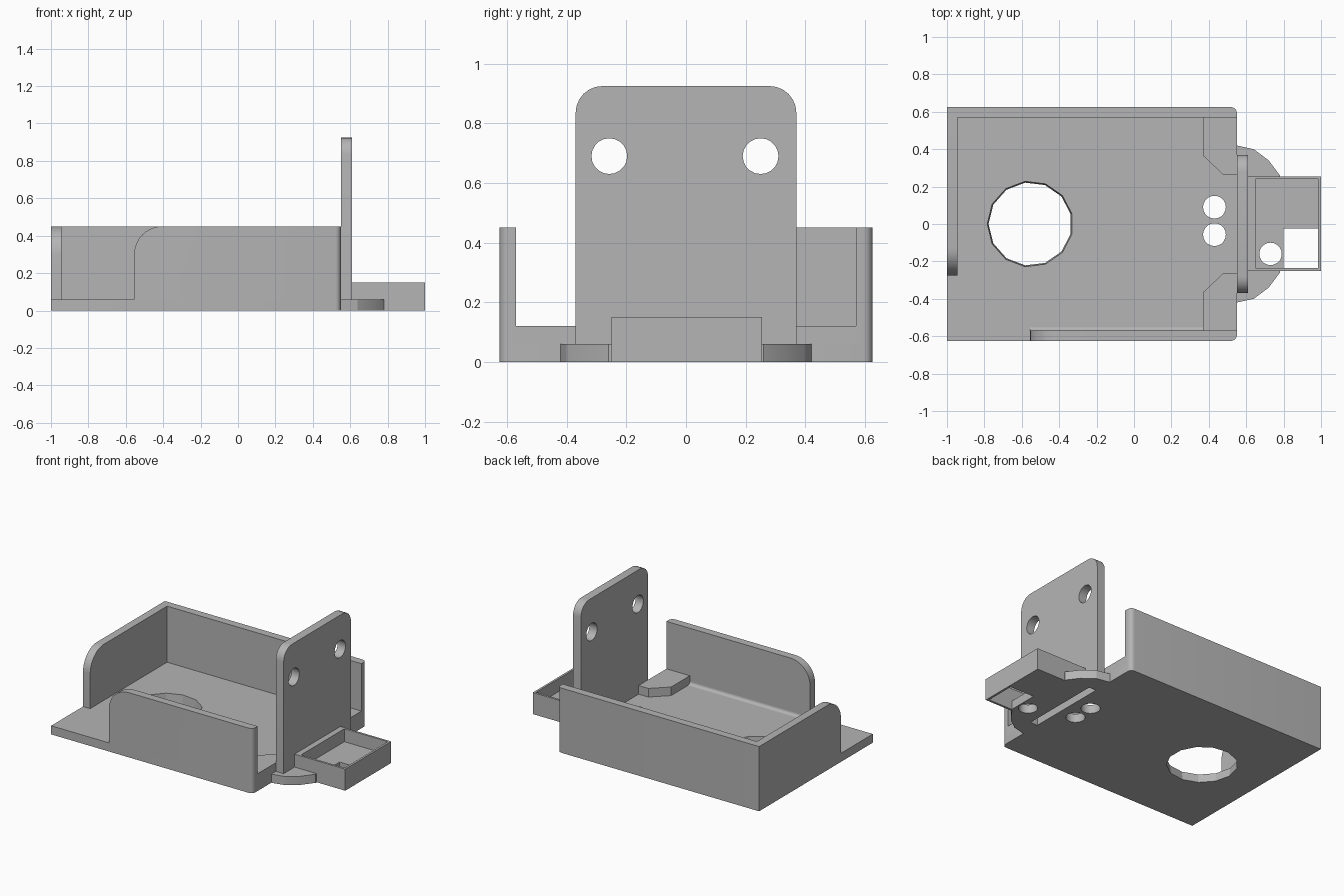
import bpy
import bmesh
from math import sin, cos, pi
from mathutils import Vector

cube = bpy.data.objects.get("Cube")
if cube:
    bpy.data.objects.remove(cube, do_unlink=True)

GREY = (0.46, 0.46, 0.46, 1)
grey = bpy.data.materials.new("plain grey")
grey.use_nodes = True
grey.diffuse_color = GREY
grey.node_tree.nodes["Principled BSDF"].inputs["Base Color"].default_value = GREY

FLOOR, RIM = 0.06, 0.45          # plate thickness and wall height
END, SIDE, WALL = 0.55, 0.625, 0.055


def place(axis, a, b, t):
    """Point (a, b) of an outline, at distance t along the extrusion axis."""
    return Vector({"x": (t, a, b), "y": (a, t, b), "z": (a, b, t)}[axis])


def prism(name, outline, axis, lo, hi, round_corner=False):
    bm = bmesh.new()
    face = bm.faces.new([bm.verts.new(place(axis, a, b, lo)) for a, b in outline])
    moved = bmesh.ops.extrude_face_region(bm, geom=[face])["geom"]
    bmesh.ops.translate(bm, vec=place(axis, 0, 0, hi - lo),
                        verts=[v for v in moved if isinstance(v, bmesh.types.BMVert)])
    if round_corner:             # upright outer corners at the tower end
        edges = [e for e in bm.edges if all(
            abs(v.co.x - END) < 1e-4 and abs(abs(v.co.y) - SIDE) < 1e-4 for v in e.verts)]
        bmesh.ops.bevel(bm, geom=edges, offset=0.03, segments=5,
                        profile=0.5, affect="EDGES")
    bmesh.ops.recalc_face_normals(bm, faces=bm.faces)
    mesh = bpy.data.meshes.new(name)
    bm.to_mesh(mesh)
    bm.free()
    mesh.materials.append(grey)
    obj = bpy.data.objects.new(name, mesh)
    bpy.context.collection.objects.link(obj)
    return obj


def box(name, x, y, z, round_corner=False):
    outline = [(x[0], y[0]), (x[1], y[0]), (x[1], y[1]), (x[0], y[1])]
    return prism(name, outline, "z", *z, round_corner)


def arc(a, b, r, start, end, steps=6):
    angles = [start + (end - start) * i / steps for i in range(steps + 1)]
    return [(a + r * cos(t), b + r * sin(t)) for t in angles]


def circle(a, b, r, sides=20, start=0):
    return arc(a, b, r, start, start + 2 * pi, sides)[:-1]


def activate(obj):
    bpy.ops.object.select_all(action="DESELECT")
    obj.select_set(True)
    bpy.context.view_layer.objects.active = obj


def cut(obj, cutter):
    cutter.hide_render = True
    mod = obj.modifiers.new("cut", "BOOLEAN")
    mod.operation, mod.solver, mod.object = "DIFFERENCE", "EXACT", cutter
    activate(obj)
    bpy.ops.object.modifier_apply(modifier=mod.name)
    bpy.data.objects.remove(cutter, do_unlink=True)


# Base plate with the faceted round tongue under the tower
tongue = [(END, 0.42), (0.64, 0.40), (0.72, 0.34), (0.78, 0.26), (0.78, 0.25), (0.61, 0.25)]
half = [(-1, SIDE), (END, SIDE)] + tongue
base = prism("base_plate", half + [(x, -y) for x, y in reversed(half)],
             "z", 0, FLOOR, True)

# Large tapered opening, two screw holes and the slot below the tower
opening = prism("opening_cutter", circle(-0.555, 0, 0.232, 13, pi), "z", -0.02, 0.08)
for v in opening.data.vertices:
    if v.co.z < 0:
        v.co.x = -0.555 + (v.co.x + 0.555) * 0.95
        v.co.y *= 0.95
cut(base, opening)
for y in (0.09, -0.057):
    cut(base, prism("screw_cutter", circle(0.43, y, 0.061), "z", -0.1, 0.2))
cut(base, box("slot_cutter", (END, 0.605), (-0.285, 0.285), (-0.1, 0.2)))

# Walls, two of them with a rounded upper end
R = 0.15
box("back_wall", (-1, END), (SIDE - WALL, SIDE), (FLOOR, RIM), True)
front_outline = [(END, FLOOR), (END, RIM)] + arc(-0.555 + R, RIM - R, R, pi / 2, pi, 10)
prism("front_wall", front_outline + [(-0.555, FLOOR)], "y", -SIDE, WALL - SIDE, True)
end_outline = [(SIDE - WALL, FLOOR), (SIDE - WALL, RIM)]
end_outline += arc(-0.275 + R, RIM - R, R, pi / 2, pi, 10) + [(-0.275, FLOOR)]
prism("end_wall", end_outline, "x", -1, WALL - 1)

# Small fillet inside the front wall
inner = WALL - SIDE
fillet = [(inner, FLOOR)] + arc(inner + 0.02, FLOOR + 0.02, 0.02, pi, 1.5 * pi)
prism("wall_fillet", fillet, "x", -0.555, 0.37)

# Raised corner pads beside the tower
pad = [(0.37, 0.57), (0.37, 0.365), (0.475, 0.265), (END, 0.265), (END, 0.57)]
for side, name in ((1, "back_pad"), (-1, "front_pad")):
    prism(name, [(x, side * y) for x, y in pad], "z", FLOOR, 2 * FLOOR)

# Upright tower plate with two holes
W, TOP, C = 0.37, 0.925, 0.09
tower_outline = [(-W, FLOOR), (W, FLOOR)]
tower_outline += arc(W - C, TOP - C, C, 0, pi / 2) + arc(C - W, TOP - C, C, pi / 2, pi)
tower = prism("tower_plate", tower_outline, "x", END, 0.61)
for y in (-0.257, 0.25):
    cut(tower, prism("tower_cutter", circle(y, 0.69, 0.06), "x", 0.4, 0.8))

# Open tray with a floor hole and a square window
tray = box("tray", (0.61, 1), (-0.25, 0.255), (0, 0.15))
cut(tray, box("tray_cutter", (0.65, 0.985), (-0.235, 0.24), (FLOOR, 0.3)))
cut(tray, box("window_cutter", (0.80, 0.985), (-0.235, -0.025), (-0.1, 0.1)))
cut(tray, prism("hole_cutter", circle(0.73, -0.16, 0.06), "z", -0.1, 0.1))

# Smooth the rounded parts only, leaving the broad facets flat
for obj in bpy.context.collection.objects:
    if obj.type == "MESH" and grey.name in obj.data.materials:
        activate(obj)
        bpy.ops.object.shade_smooth_by_angle(angle=0.4)
